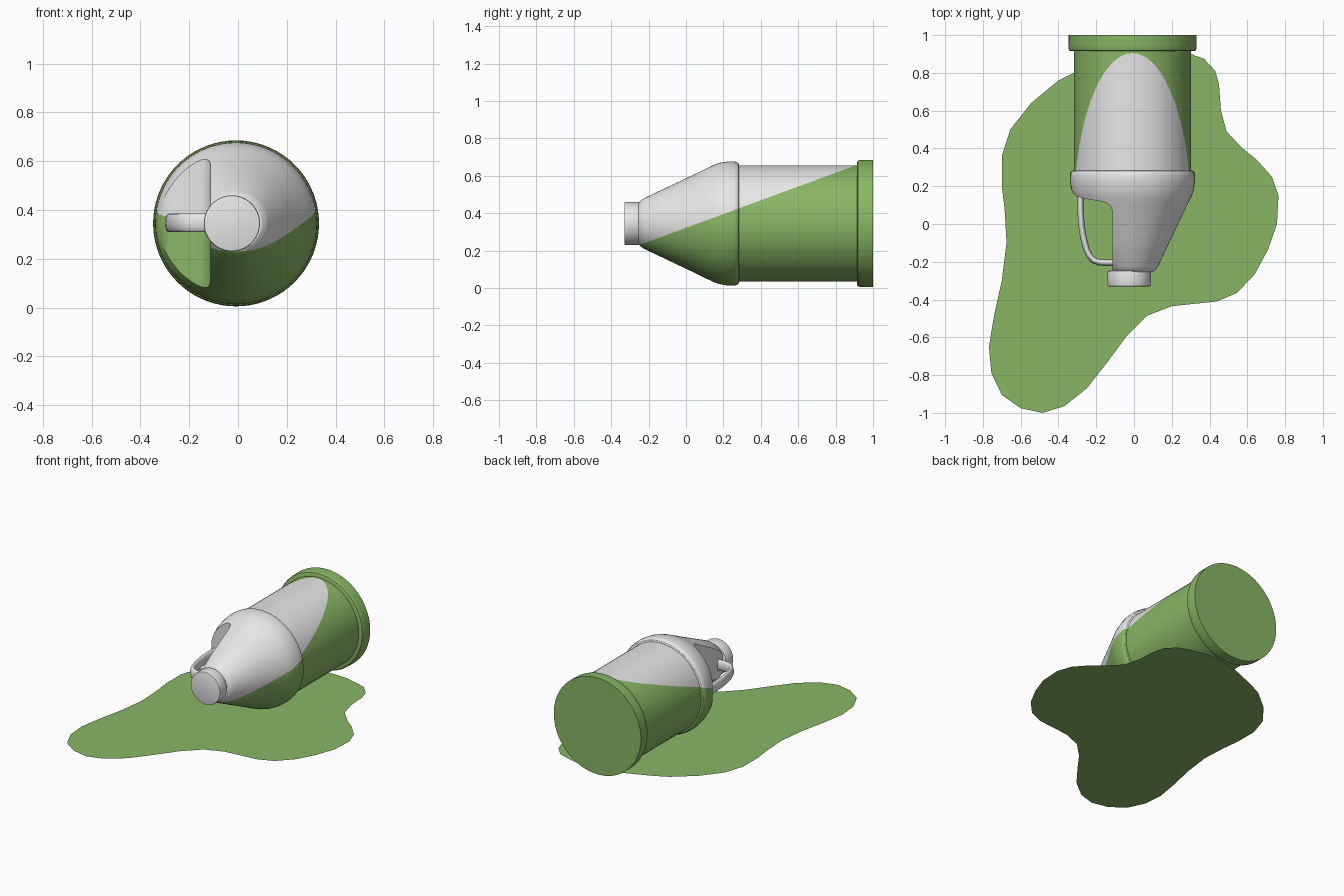
import bpy, bmesh, math
from mathutils import Vector

if "Cube" in bpy.data.objects:
    bpy.data.objects.remove(bpy.data.objects["Cube"])

CX, CZ = -0.008, 0.345          # bottle axis, lying along y
SLOPE, Y0, Z0 = 0.368, -0.25, 0.23  # slanted colour split


def material(name, rgb):
    m = bpy.data.materials.new(name)
    m.diffuse_color = (*rgb, 1)
    m.use_nodes = True
    m.node_tree.nodes["Principled BSDF"].inputs["Base Color"].default_value = m.diffuse_color
    return m


green = material("leaf green", (0.25, 0.47, 0.13))
white = material("soft white", (0.8, 0.8, 0.8))


def make_object(name, bm, *mats):
    bmesh.ops.recalc_face_normals(bm, faces=bm.faces)
    me = bpy.data.meshes.new(name)
    bm.to_mesh(me)
    bm.free()
    ob = bpy.data.objects.new(name, me)
    bpy.context.collection.objects.link(ob)
    for m in mats:
        me.materials.append(m)
    return ob


def activate(ob):
    bpy.ops.object.select_all(action='DESELECT')
    ob.select_set(True)
    bpy.context.view_layer.objects.active = ob


def smooth(ob, deg=32):
    activate(ob)
    bpy.ops.object.shade_smooth_by_angle(angle=math.radians(deg))


def skin(rings):
    """Bridge equal rings of points and close both ends."""
    bm = bmesh.new()
    vs = [[bm.verts.new(p) for p in r] for r in rings]
    n = len(vs[0])
    for a, b in zip(vs, vs[1:]):
        for i in range(n):
            j = (i + 1) % n
            bm.faces.new((a[i], a[j], b[j], b[i]))
    bm.faces.new(vs[0])
    bm.faces.new(vs[-1])
    return bm


def lathe(profile, cx=CX, n=72):
    angles = [2 * math.pi * i / n for i in range(n)]
    return skin([[(cx + r * math.cos(a), y, CZ + r * math.sin(a)) for a in angles]
                 for y, r in profile])


# Bottle body with shoulder and tapering neck
bottle = make_object("bottle_body", lathe([
    (-0.255, 0.105), (-0.245, 0.12), (-0.225, 0.135), (-0.05, 0.218), (0.06, 0.27),
    (0.11, 0.295), (0.15, 0.314), (0.18, 0.324), (0.22, 0.331), (0.255, 0.332),
    (0.272, 0.329), (0.281, 0.321), (0.284, 0.310), (0.93, 0.310)]), green, white)

# Cutter for the handle recess
outline = [(-0.113, -0.6), (-0.113, 0.05), (-0.117, 0.078), (-0.128, 0.098), (-0.145, 0.111),
           (-0.17, 0.119), (-0.27, 0.135), (-0.305, 0.147), (-0.325, 0.166), (-0.34, 0.20),
           (-0.6, 0.20), (-0.6, -0.6)]
cutter = make_object("recess_cutter", skin([[(x, y, z) for x, y in outline] for z in (-0.2, 0.9)]))
cutter.hide_render = True
mod = bottle.modifiers.new("recess", 'BOOLEAN')
mod.operation, mod.solver, mod.object = 'DIFFERENCE', 'EXACT', cutter
activate(bottle)
bpy.ops.object.modifier_apply(modifier=mod.name)
bpy.data.objects.remove(cutter)

# Slanted split: green below, white above
bm = bmesh.new()
bm.from_mesh(bottle.data)
bmesh.ops.bisect_plane(bm, geom=bm.verts[:] + bm.edges[:] + bm.faces[:], dist=1e-5,
                       plane_co=Vector((0, Y0, Z0)), plane_no=Vector((0, -SLOPE, 1)).normalized())
for f in bm.faces:
    c = f.calc_center_median()
    f.material_index = int(c.z > Z0 + SLOPE * (c.y - Y0))
bm.to_mesh(bottle.data)
bm.free()
smooth(bottle)

# Base rim
smooth(make_object("base_rim", lathe([
    (0.915, 0.30), (0.915, 0.328), (0.919, 0.335), (0.93, 0.339), (0.95, 0.34), (1.0, 0.34)]), green))

# Cap
smooth(make_object("cap", lathe([
    (-0.33, 0.108), (-0.328, 0.113), (-0.322, 0.115), (-0.256, 0.115), (-0.25, 0.113),
    (-0.247, 0.108)], cx=-0.025), white))

# Handle: flat oval swept along a bent path
path = [Vector(p) for p in [(-0.283, 0.17), (-0.283, 0.08), (-0.279, 0.0), (-0.268, -0.07),
        (-0.253, -0.13), (-0.238, -0.165), (-0.216, -0.191), (-0.185, -0.203), (-0.15, -0.205),
        (-0.09, -0.205)]]
rings = []
for i, p in enumerate(path):
    t = (path[min(i + 1, len(path) - 1)] - path[max(i - 1, 0)]).normalized()
    side = Vector((-t.y, t.x))
    ring = []
    for k in range(20):
        a = 2 * math.pi * k / 20
        q = p + side * 0.017 * math.cos(a)
        ring.append((q.x, q.y, 0.347 + 0.038 * math.sin(a)))
    rings.append(ring)
smooth(make_object("handle", skin(rings), white), 40)

# Puddle: flat outline on the floor
pts = [(0.30, 0.90), (0.37, 0.875), (0.43, 0.81), (0.45, 0.74), (0.46, 0.60), (0.49, 0.49),
       (0.57, 0.405), (0.65, 0.34), (0.73, 0.25), (0.765, 0.15), (0.757, 0.0), (0.71, -0.135),
       (0.64, -0.265), (0.545, -0.365), (0.44, -0.41), (0.2, -0.435), (0.07, -0.485),
       (-0.04, -0.595), (-0.14, -0.73), (-0.25, -0.87), (-0.37, -0.965), (-0.485, -1.0),
       (-0.6, -0.975), (-0.7, -0.905), (-0.755, -0.79), (-0.768, -0.65), (-0.74, -0.48),
       (-0.7, -0.3), (-0.675, -0.1), (-0.685, 0.08), (-0.7, 0.2), (-0.7, 0.36), (-0.655, 0.50),
       (-0.545, 0.64), (-0.4, 0.76), (-0.3, 0.81), (-0.1, 0.89), (0.1, 0.93), (0.2, 0.925)]
bm = bmesh.new()
bm.faces.new([bm.verts.new((x, y, 0)) for x, y in reversed(pts)])
bmesh.ops.triangulate(bm, faces=bm.faces[:])
puddle = make_object("puddle", bm, green)
if puddle.data.polygons[0].normal.z < 0:
    puddle.data.flip_normals()
